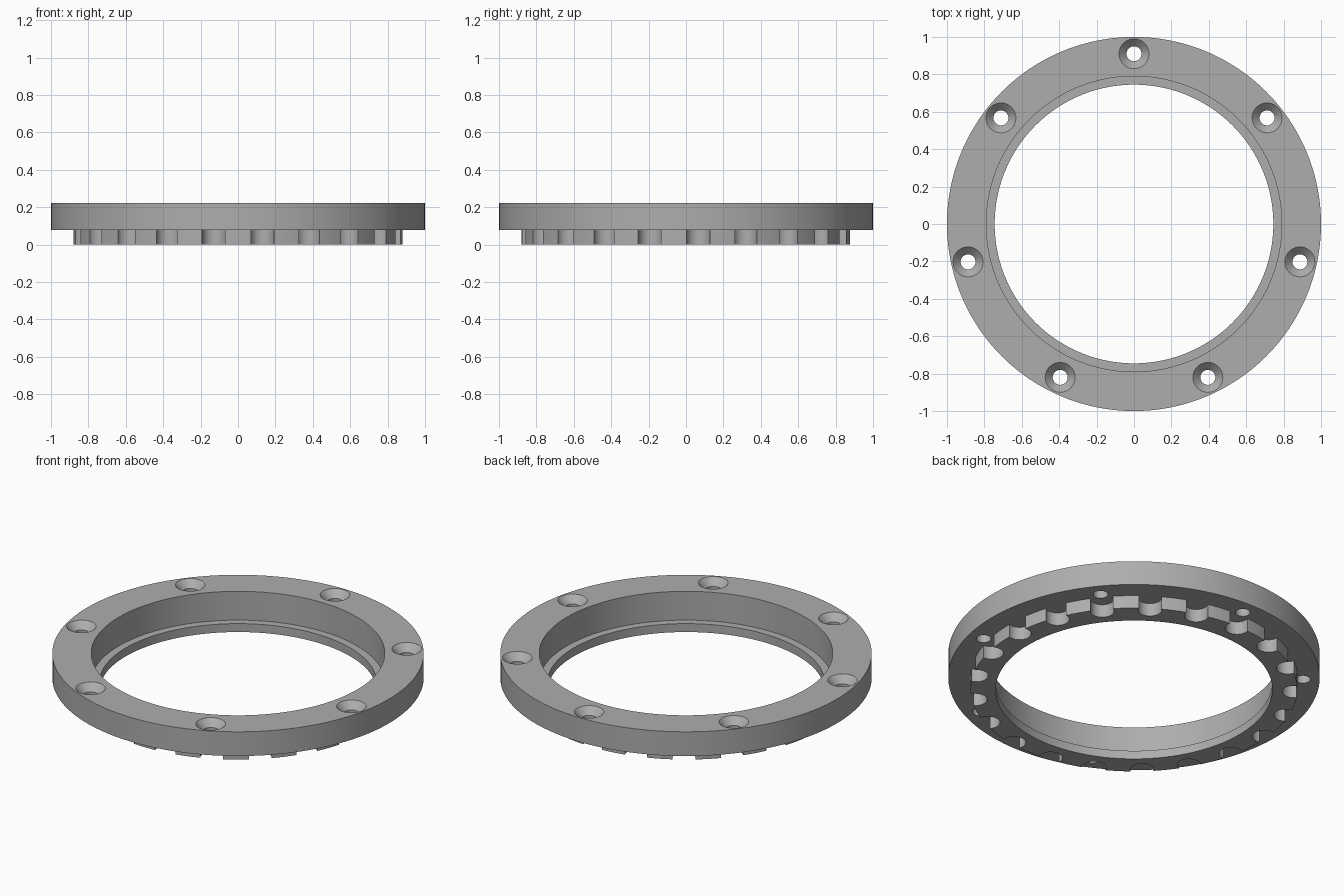
import bpy, bmesh
from math import sin, cos, pi, radians

cube = bpy.data.objects.get("Cube")
if cube:
    bpy.data.objects.remove(cube, do_unlink=True)

SEGMENTS = 168
HOLES = 7
NOTCHES = 21
TOP, SHOULDER, LEDGE = 0.221, 0.077, 0.05

grey = bpy.data.materials.new("plain grey")
grey.use_nodes = True
colour = (0.42, 0.42, 0.42, 1)
grey.diffuse_color = colour
grey.node_tree.nodes["Principled BSDF"].inputs["Base Color"].default_value = colour


def revolve(bm, profile, segments, centre=(0, 0)):
    """Sweep a closed (radius, height) profile about a vertical axis; radius 0 is a pole."""
    rings = []
    for r, z in profile:
        if r == 0:
            rings.append([bm.verts.new((*centre, z))] * segments)
        else:
            rings.append([bm.verts.new((centre[0] + r * cos(2 * pi * i / segments),
                                        centre[1] + r * sin(2 * pi * i / segments), z))
                          for i in range(segments)])
    for k, ring in enumerate(rings):
        after = rings[(k + 1) % len(rings)]
        if ring[0] is ring[1] and after[0] is after[1]:
            continue
        for i in range(segments):
            j = (i + 1) % segments
            corners = list(dict.fromkeys((ring[i], ring[j], after[j], after[i])))
            bm.faces.new(corners)


def finish(bm, name):
    bmesh.ops.recalc_face_normals(bm, faces=bm.faces)
    mesh = bpy.data.meshes.new(name)
    bm.to_mesh(mesh)
    bm.free()
    obj = bpy.data.objects.new(name, mesh)
    bpy.context.collection.objects.link(obj)
    return obj


def circle_of_cutters(name, profile, count, radius, segments):
    """Equal cutters around the ring, the first one at the back."""
    bm = bmesh.new()
    for i in range(count):
        a = pi / 2 + 2 * pi * i / count
        revolve(bm, profile, segments, (radius * cos(a), radius * sin(a)))
    cutter = finish(bm, name)
    cutter.hide_render = True
    return cutter


# Stepped ring: wide flange, narrower locating rim, inner ledge
bm = bmesh.new()
revolve(bm, [(1, TOP), (1, SHOULDER), (0.88, SHOULDER), (0.88, 0),
             (0.745, 0), (0.745, LEDGE), (0.79, LEDGE), (0.79, TOP)], SEGMENTS)
ring = finish(bm, "mounting_ring")
ring.data.materials.append(grey)

# Scalloped notches in the rim, and countersunk screw holes in the flange
cutters = [
    circle_of_cutters("notch_cutter",
                      [(0, -0.1), (0.064, -0.1), (0.064, SHOULDER), (0, SHOULDER)],
                      NOTCHES, 0.862, 40),
    circle_of_cutters("screw_hole_cutter",
                      [(0, -0.1), (0.04, -0.1), (0.04, TOP - 0.04),
                       (0.08, TOP), (0.08, TOP + 0.1), (0, TOP + 0.1)],
                      HOLES, 0.91, 40),
]
for cutter in cutters:
    cut = ring.modifiers.new(cutter.name, 'BOOLEAN')
    cut.operation = 'DIFFERENCE'
    cut.solver = 'EXACT'
    cut.object = cutter

# Bake the cuts and drop the cutters
graph = bpy.context.evaluated_depsgraph_get()
baked = bpy.data.meshes.new_from_object(ring.evaluated_get(graph))
ring.modifiers.clear()
ring.data = baked
baked.name = "mounting_ring"
for cutter in cutters:
    bpy.data.objects.remove(cutter, do_unlink=True)

# Smooth round walls, crisp rims
bpy.ops.object.select_all(action='DESELECT')
ring.select_set(True)
bpy.context.view_layer.objects.active = ring
bpy.ops.object.shade_smooth_by_angle(angle=radians(30))
